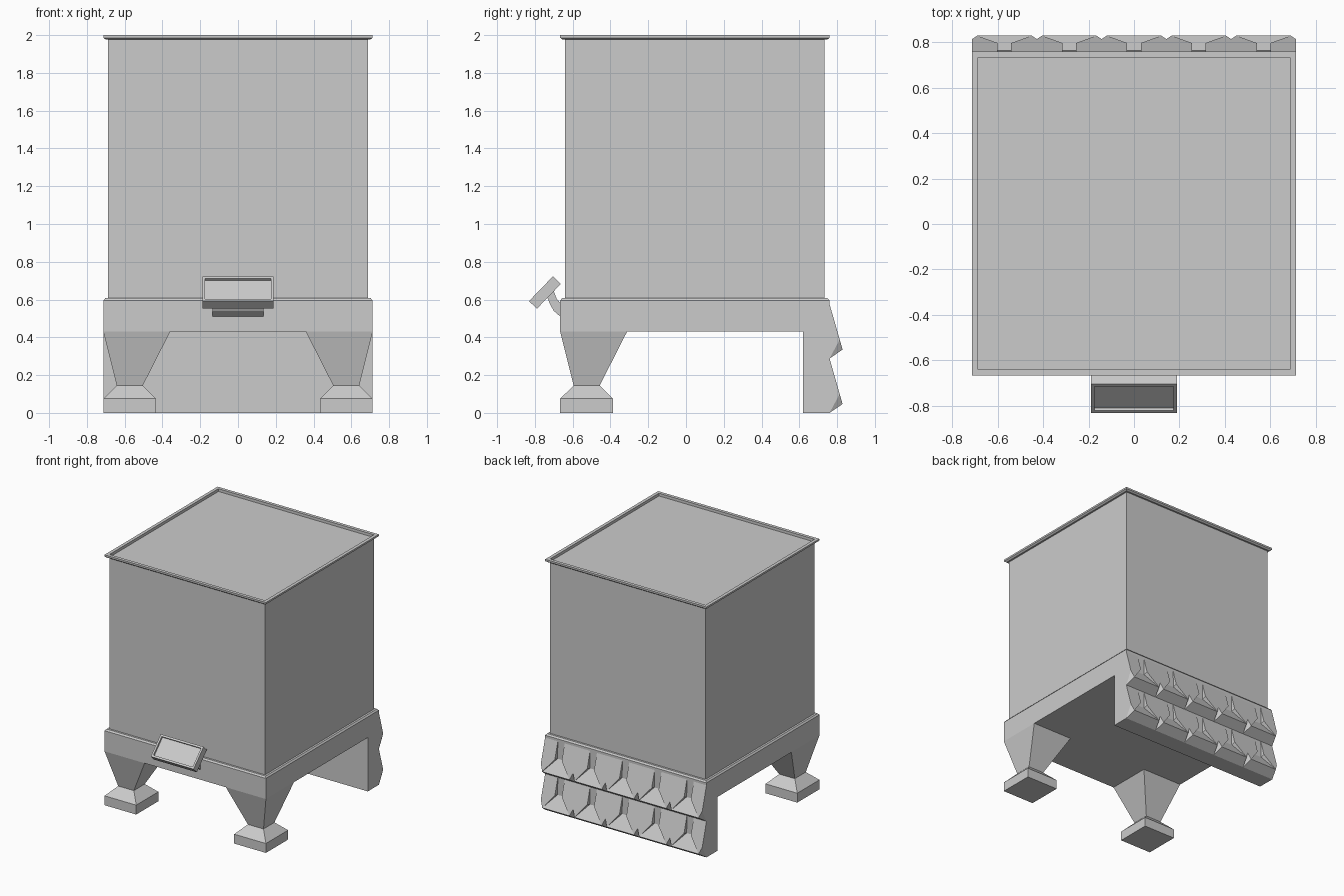
import bpy, bmesh, math
from mathutils import Vector, Matrix

cube = bpy.data.objects.get("Cube")
if cube:
    bpy.data.objects.remove(cube, do_unlink=True)

GREY = (0.6, 0.6, 0.6, 1)
steel = bpy.data.materials.new("plain_grey")
steel.use_nodes = True
steel.diffuse_color = GREY
steel.node_tree.nodes["Principled BSDF"].inputs["Base Color"].default_value = GREY

MID = 0.047     # y of the tank centre
HALF = 0.713    # half width of base and rim
BACK = MID + HALF


def finish(name, bm, fix_normals=True):
    bmesh.ops.remove_doubles(bm, verts=bm.verts, dist=1e-5)
    if fix_normals:
        bmesh.ops.recalc_face_normals(bm, faces=bm.faces)
    mesh = bpy.data.meshes.new(name)
    bm.to_mesh(mesh)
    bm.free()
    mesh.materials.append(steel)
    obj = bpy.data.objects.new(name, mesh)
    bpy.context.collection.objects.link(obj)
    return obj


def square_loft(name, rings):
    """Stack square rings given as (cx, cy, half width, z)."""
    bm = bmesh.new()
    loops = [[bm.verts.new((cx + sx * h, cy + sy * h, z))
              for sx, sy in ((-1, -1), (1, -1), (1, 1), (-1, 1))]
             for cx, cy, h, z in rings]
    for low, high in zip(loops, loops[1:]):
        for i in range(4):
            j = (i + 1) % 4
            bm.faces.new((low[i], low[j], high[j], high[i]))
    bm.faces.new(loops[0][::-1])
    bm.faces.new(loops[-1])
    return finish(name, bm)


def side_prism(name, profile, half_width):
    """Extrude a (y, z) outline across x."""
    bm = bmesh.new()
    face = bm.faces.new([bm.verts.new((-half_width, y, z)) for y, z in profile])
    new = bmesh.ops.extrude_face_region(bm, geom=[face])["geom"]
    bmesh.ops.translate(bm, vec=(2 * half_width, 0, 0),
                        verts=[v for v in new if isinstance(v, bmesh.types.BMVert)])
    return finish(name, bm)


def centred(*rings):
    return [(0, MID, h, z) for h, z in rings]


# Tank with flared rim and shallow recessed lid
square_loft("tank", centred((0.687, 0.6), (0.687, 1.976), (0.7, 1.976), (HALF, 1.986),
                            (HALF, 2.0), (0.687, 2.0), (0.687, 1.978)))

# Base slab with a chamfered top edge
square_loft("base", centred((HALF, 0.43), (HALF, 0.595), (0.703, 0.607)))

# Tapered front legs on flared feet
for side, label in ((1, "left"), (-1, "right")):
    square_loft("front_leg_" + label,
                [(side * d, MID - d, h, z) for d, h, z in
                 ((0.573, 0.14, 0), (0.573, 0.14, 0.075),
                  (0.573, 0.069, 0.145), (0.536, 0.177, 0.43))])

# Solid rear support wall
side_prism("rear_wall", [(0.62, 0), (BACK, 0), (BACK, 0.43), (0.62, 0.43)], HALF)

# Rear scoops: sloped panels split by a slot that flares into a chute
CELLS = 5
PITCH = 2 * HALF / CELLS
ROW = 0.288
TIP_Z, TIP_OUT = 0.047, 0.069


def slope(z):
    return BACK + TIP_OUT * (ROW - z) / (ROW - TIP_Z)


def half_scoop(bm, cx, z0, s):
    edge, slot, lip = PITCH / 2, 0.03, 0.12
    points = {
        "A": (slot, BACK, ROW), "B": (edge, BACK, ROW),
        "C": (edge, slope(0.1), 0.1), "D": (lip, slope(TIP_Z), TIP_Z),
        "E": (slot, slope(0.16), 0.16), "F": (slot, BACK + 0.003, 0.15),
        "G": (edge, BACK, 0), "H": (0, BACK, 0),
        "I": (0, slope(TIP_Z), TIP_Z), "K": (0, BACK + 0.003, 0.15)}
    verts = {k: bm.verts.new((cx + s * x, y, z0 + z)) for k, (x, y, z) in points.items()}
    faces = ["ABCDE", "CGD", "DGHI", "AEF", "EDF", "FDIK"]
    if abs(cx + s * edge) > HALF - 0.01:
        faces.append("BGC")
    for names in faces:
        # Keep the winding pointing outward on both mirrored halves
        order = names if s < 0 else names[::-1]
        face = bm.faces.new([verts[n] for n in order])
        face.normal_update()
        out = Vector((0, 1, 0)) if names != "BGC" else Vector((s, 0, 0))
        if names == "AEF":
            out = Vector((-s, 0, 0))
        if face.normal.dot(out) < 0:
            face.normal_flip()


for row, z0 in (("lower", 0), ("upper", ROW)):
    bm = bmesh.new()
    for i in range(CELLS):
        for s in (-1, 1):
            half_scoop(bm, (i - (CELLS - 1) / 2) * PITCH, z0, s)
    finish("rear_scoops_" + row, bm, fix_normals=False)

# Tilted display housing with a recessed screen
bm = bmesh.new()
bmesh.ops.create_cube(bm, size=1, matrix=Matrix.Diagonal((0.378, 0.182, 0.058, 1)))
top = max(bm.faces, key=lambda f: f.calc_center_median().z)
bmesh.ops.inset_region(bm, faces=[top], thickness=0.022)
inner = bmesh.ops.extrude_face_region(bm, geom=[top])["geom"]
bmesh.ops.delete(bm, geom=[top], context="FACES_ONLY")
bmesh.ops.translate(bm, vec=(0, 0, -0.015),
                    verts=[v for v in inner if isinstance(v, bmesh.types.BMVert)])
bmesh.ops.transform(bm, verts=bm.verts, matrix=Matrix.Translation((0, -0.747, 0.637))
                    @ Matrix.Rotation(math.radians(46), 4, "X"))
finish("display_housing", bm)

# Curved bracket joining the display to the base
side_prism("display_bracket",
           [(-0.735, 0.615), (-0.72, 0.575), (-0.7, 0.54), (-0.66, 0.505),
            (-0.66, 0.575), (-0.685, 0.605), (-0.7, 0.645)], 0.135)
